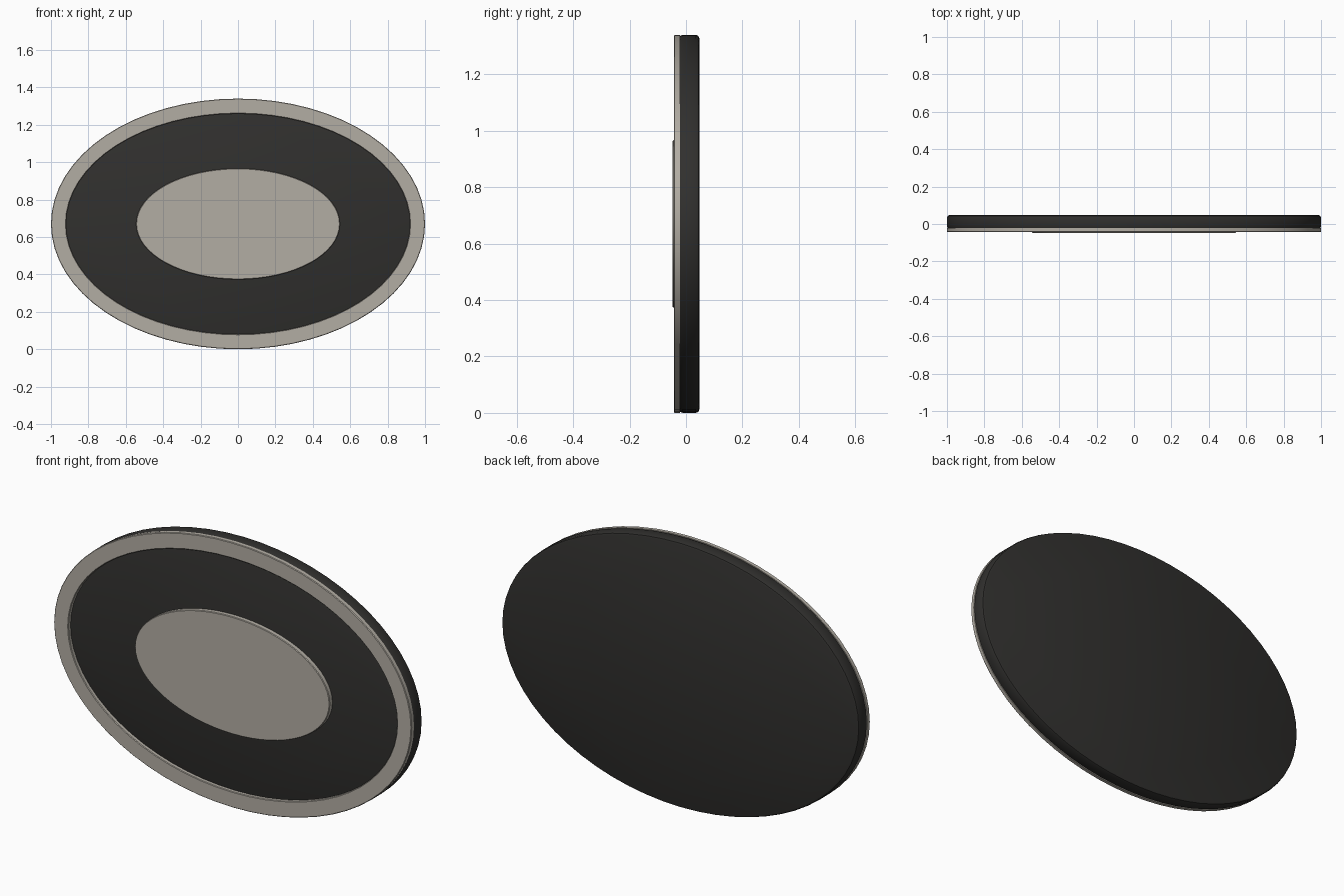
import bpy, bmesh
from math import cos, sin, tau

if "Cube" in bpy.data.objects:
    bpy.data.objects.remove(bpy.data.objects["Cube"])

SIDES = 64
CENTRE_Z = 0.67


def material(name, color):
    m = bpy.data.materials.new(name)
    m.diffuse_color = (*color, 1)
    m.use_nodes = True
    m.node_tree.nodes["Principled BSDF"].inputs["Base Color"].default_value = m.diffuse_color
    return m


def lathe_oval(name, rx, rz, profile, mat, closed=False):
    """Sweep (inset, y) profile points around an oval; cap the ends unless closed."""
    bm = bmesh.new()
    rings = []
    for inset, y in profile:
        rings.append([bm.verts.new(((rx - inset) * cos(tau * i / SIDES), y,
                                    CENTRE_Z + (rz - inset) * sin(tau * i / SIDES)))
                      for i in range(SIDES)])
    pairs = list(zip(rings, rings[1:]))
    if closed:
        pairs.append((rings[-1], rings[0]))
    else:
        bm.faces.new(rings[0])
        bm.faces.new(rings[-1])
    for a, b in pairs:
        for i in range(SIDES):
            j = (i + 1) % SIDES
            bm.faces.new((a[i], a[j], b[j], b[i]))
    bmesh.ops.recalc_face_normals(bm, faces=bm.faces)
    mesh = bpy.data.meshes.new(name)
    bm.to_mesh(mesh)
    bm.free()
    mesh.materials.append(mat)
    obj = bpy.data.objects.new(name, mesh)
    bpy.context.collection.objects.link(obj)
    bpy.ops.object.select_all(action='DESELECT')
    obj.select_set(True)
    bpy.context.view_layer.objects.active = obj
    bpy.ops.object.shade_smooth_by_angle(angle=0.52)
    return obj


dark = material("dark_enamel", (0.03, 0.029, 0.027))
silver = material("satin_metal", (0.45, 0.42, 0.37))

# Dark backing plate with rounded rims
B = 0.012
lathe_oval("backing_plate", 1.0, 0.67,
           [(B, -0.024), (B * 0.29, -0.024 + B * 0.29), (0, -0.024 + B),
            (0, 0.047 - B), (B * 0.29, 0.047 - B * 0.29), (B, 0.047)], dark)

# Raised metal border
lathe_oval("border_ring", 1.0, 0.67,
           [(0, -0.022), (0, -0.040), (0.003, -0.043),
            (0.077, -0.043), (0.080, -0.040), (0.080, -0.022)], silver, closed=True)

# Raised oval in the middle
lathe_oval("centre_oval", 0.545, 0.297,
           [(0, -0.022), (0, -0.044), (0.003, -0.047)], silver)
